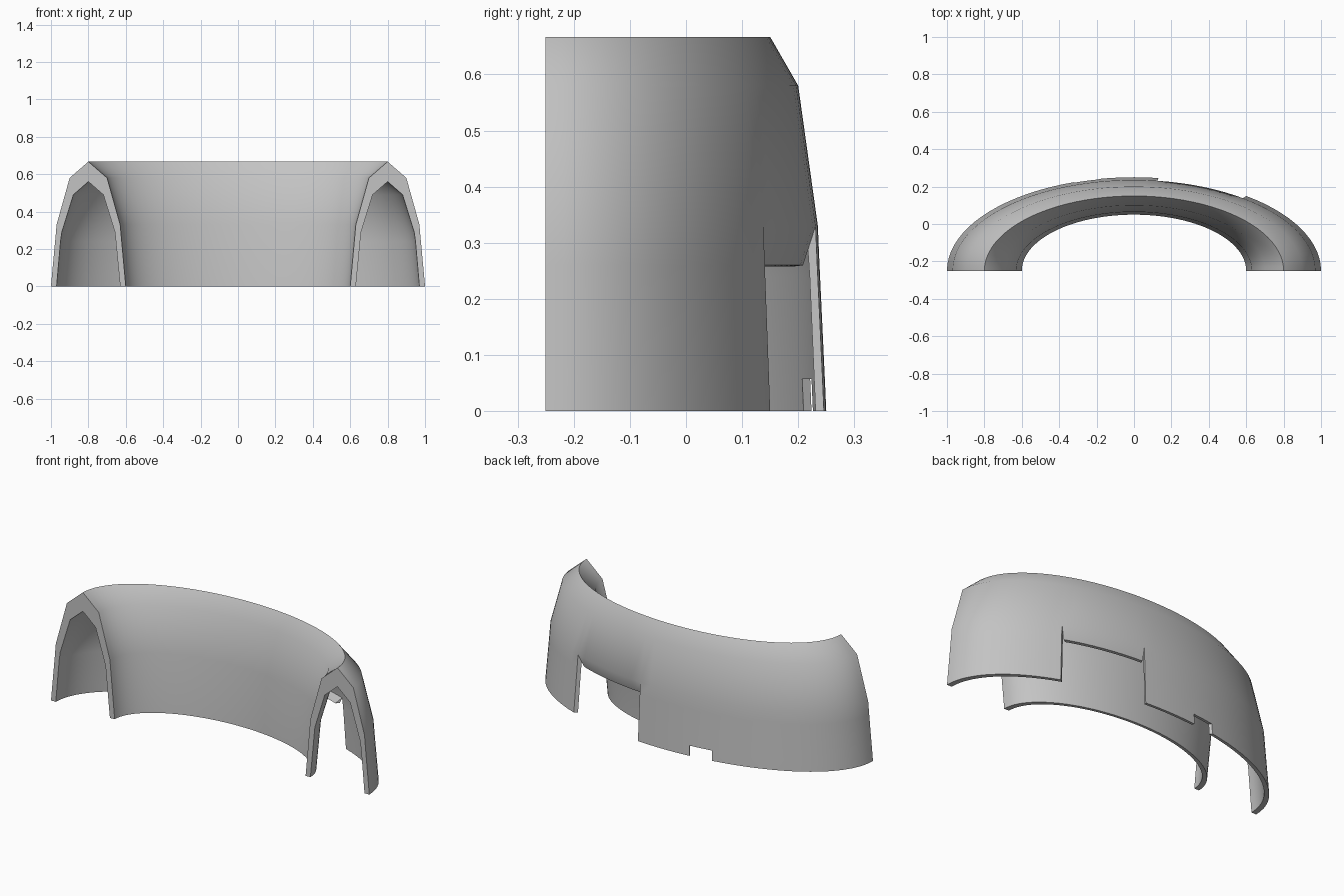
import bpy
import bmesh
from math import acos, ceil, cos, sin, pi, radians

if "Cube" in bpy.data.objects:
    bpy.data.objects.remove(bpy.data.objects["Cube"])

# Material
grey = bpy.data.materials.new("plain_grey")
grey.use_nodes = True
colour = (0.55, 0.55, 0.55, 1)
grey.diffuse_color = colour
grey.node_tree.nodes["Principled BSDF"].inputs["Base Color"].default_value = colour

# Arch cross-section (radius, height), from the outer foot over the ridge to the inner foot
OUTSIDE = [(1, 0), (.995, .057), (.976, .26), (.97, .33), (.9, .58), (.8, .667),
           (.7, .58), (.63, .33), (.6, 0)]
INSIDE = [(.97, 0), (.965, .057), (.949, .24), (.942, .29), (.88, .49), (.8, .56),
          (.72, .49), (.658, .29), (.63, 0)]
FLAP = [(.925, .26), (.895, .258)]
FLAP_ROW = 2

# Sweep angles, with exact columns at the sides of the doorway and the notch
door_start, door_end = acos(.6), acos(.13)
notch_start, notch_end = acos(-.19), acos(-.32)
anchors = [0, door_start, door_end, notch_start, notch_end, pi]
angles = [0]
for a, b in zip(anchors, anchors[1:]):
    steps = ceil((b - a) / radians(4))
    angles += [a + (b - a) * k / steps for k in range(1, steps + 1)]
columns, rows = len(angles) - 1, len(OUTSIDE) - 1


def between(i, start, end):
    return start < (angles[i] + angles[i + 1]) / 2 < end


def cell_kind(i, j):
    """Empty, plain wall, or the bent flap over the doorway."""
    if not (0 <= i < columns and 0 <= j < rows):
        return None
    if between(i, door_start, door_end) and j <= FLAP_ROW:
        return "flap" if j == FLAP_ROW else None
    if between(i, notch_start, notch_end) and j == 0:
        return None
    return "wall"


bm = bmesh.new()
cache = {}


def vert(i, j, layer, kind):
    bent = kind == "flap" and j == FLAP_ROW
    key = (i, j, layer, bent)
    if key not in cache:
        r, z = FLAP[layer] if bent else (OUTSIDE, INSIDE)[layer][j]
        t = angles[i]
        cache[key] = bm.verts.new((r * cos(t), .5 * r * sin(t) - .25, z))
    return cache[key]


# Vaulted shell: both skins of every cell, closed wherever the neighbour differs
for i in range(columns):
    for j in range(rows):
        kind = cell_kind(i, j)
        if kind is None:
            continue
        corners = [(i, j), (i + 1, j), (i + 1, j + 1), (i, j + 1)]
        bm.faces.new([vert(*c, 0, kind) for c in corners])
        bm.faces.new([vert(*c, 1, kind) for c in reversed(corners)])
        neighbours = [(i, j - 1), (i + 1, j), (i, j + 1), (i - 1, j)]
        for k, other in enumerate(neighbours):
            near = cell_kind(*other)
            sideways = k % 2 == 1
            if near is None or (sideways and near != kind):
                p, q = corners[k], corners[(k + 1) % 4]
                bm.faces.new([vert(*q, 0, kind), vert(*p, 0, kind),
                              vert(*p, 1, kind), vert(*q, 1, kind)])

# The sweep runs so that the first skin faces outwards
bm.normal_update()
probe = min(bm.faces, key=lambda f: f.calc_center_median().x)
if probe.normal.x > 0:
    bmesh.ops.reverse_faces(bm, faces=bm.faces[:])

mesh = bpy.data.meshes.new("vaulted_shell")
bm.to_mesh(mesh)
bm.free()
mesh.materials.append(grey)
shell = bpy.data.objects.new("vaulted_shell", mesh)
bpy.context.collection.objects.link(shell)
bpy.context.view_layer.objects.active = shell
shell.select_set(True)
bpy.ops.object.shade_smooth_by_angle(angle=radians(40))
